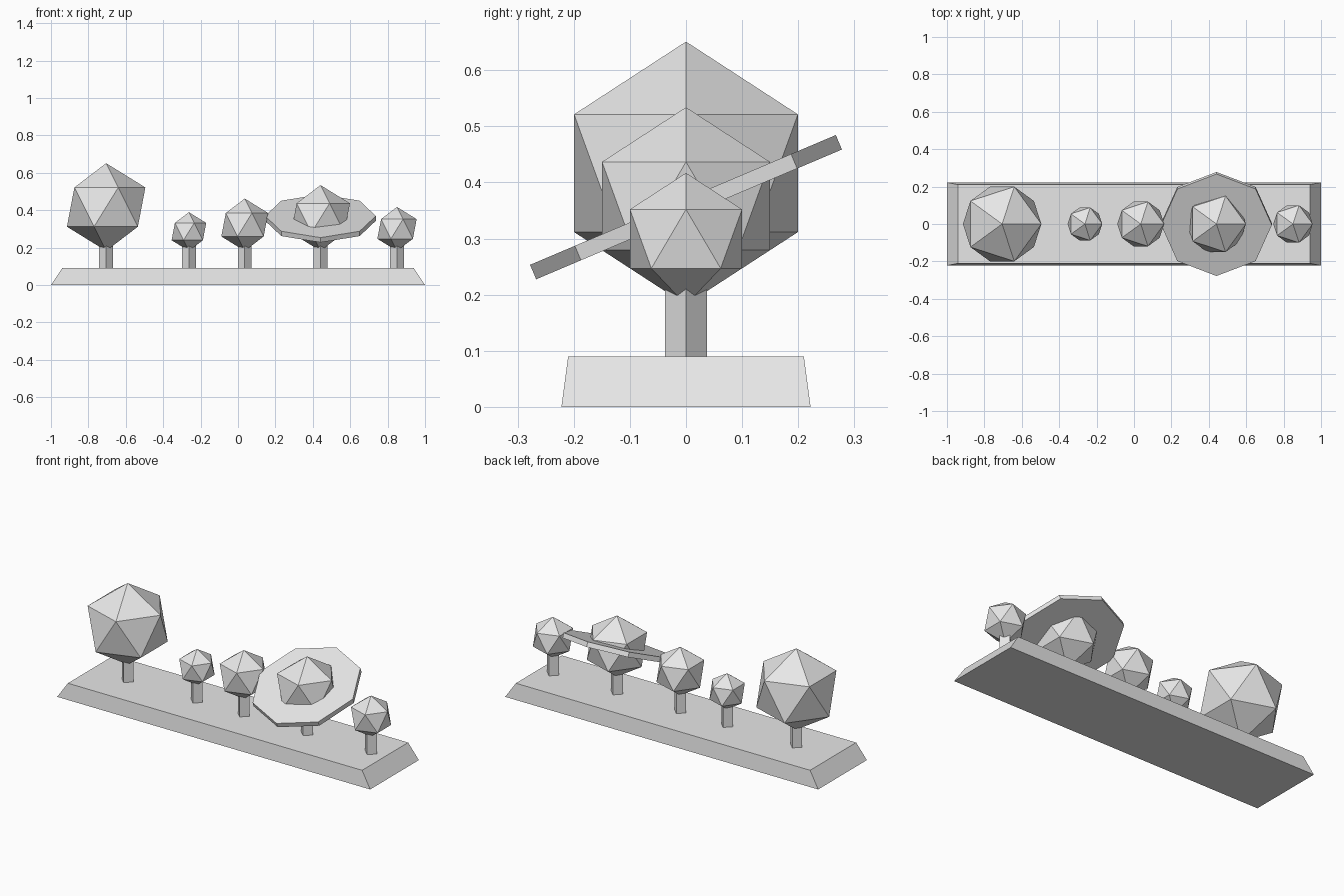
import bpy
import math

default_cube = bpy.data.objects.get("Cube")
if default_cube:
    bpy.data.objects.remove(default_cube)

grey = bpy.data.materials.new("light grey")
grey.use_nodes = True
grey.diffuse_color = (0.8, 0.8, 0.8, 1)
grey.node_tree.nodes["Principled BSDF"].inputs["Base Color"].default_value = grey.diffuse_color

BASE_TOP = 0.09
STEM_TOP = 0.24
BALL_BOTTOM = 0.182


def finish(name):
    """Name the newest object and give it the shared colour."""
    obj = bpy.context.object
    obj.name = name
    obj.data.materials.append(grey)
    return obj


def add_base():
    """Long plinth whose top is slightly smaller than its foot."""
    bpy.ops.mesh.primitive_cube_add(size=2)
    base = finish("base")
    for v in base.data.vertices:
        if v.co.z > 0:
            v.co = (v.co.x * 0.94, v.co.y * 0.21, BASE_TOP)
        else:
            v.co = (v.co.x, v.co.y * 0.222, 0)


def add_planet(name, x, radius):
    """Faceted ball on a four-sided stem; returns the height of its centre."""
    z = BALL_BOTTOM + radius
    bpy.ops.mesh.primitive_ico_sphere_add(subdivisions=1, radius=radius, location=(x, 0, z))
    finish(name + "_ball")
    bpy.ops.mesh.primitive_cylinder_add(
        vertices=4, radius=0.037, depth=STEM_TOP - BASE_TOP,
        location=(x, 0, (STEM_TOP + BASE_TOP) / 2))
    finish(name + "_stem")
    return z


add_base()

# Row of balls from the model's right to its left
add_planet("giant", -0.705, 0.2345)
add_planet("tiny", -0.2625, 0.1035)
add_planet("medium", 0.036, 0.14)
ringed_z = add_planet("ringed", 0.441, 0.176)
add_planet("small", 0.85, 0.1175)

# Tilted eight-sided disc around the ringed ball
bpy.ops.mesh.primitive_cylinder_add(
    vertices=8, radius=0.296, depth=0.028,
    location=(0.441, 0, ringed_z - 0.002), rotation=(math.radians(23), 0, 0))
finish("planet_ring")
